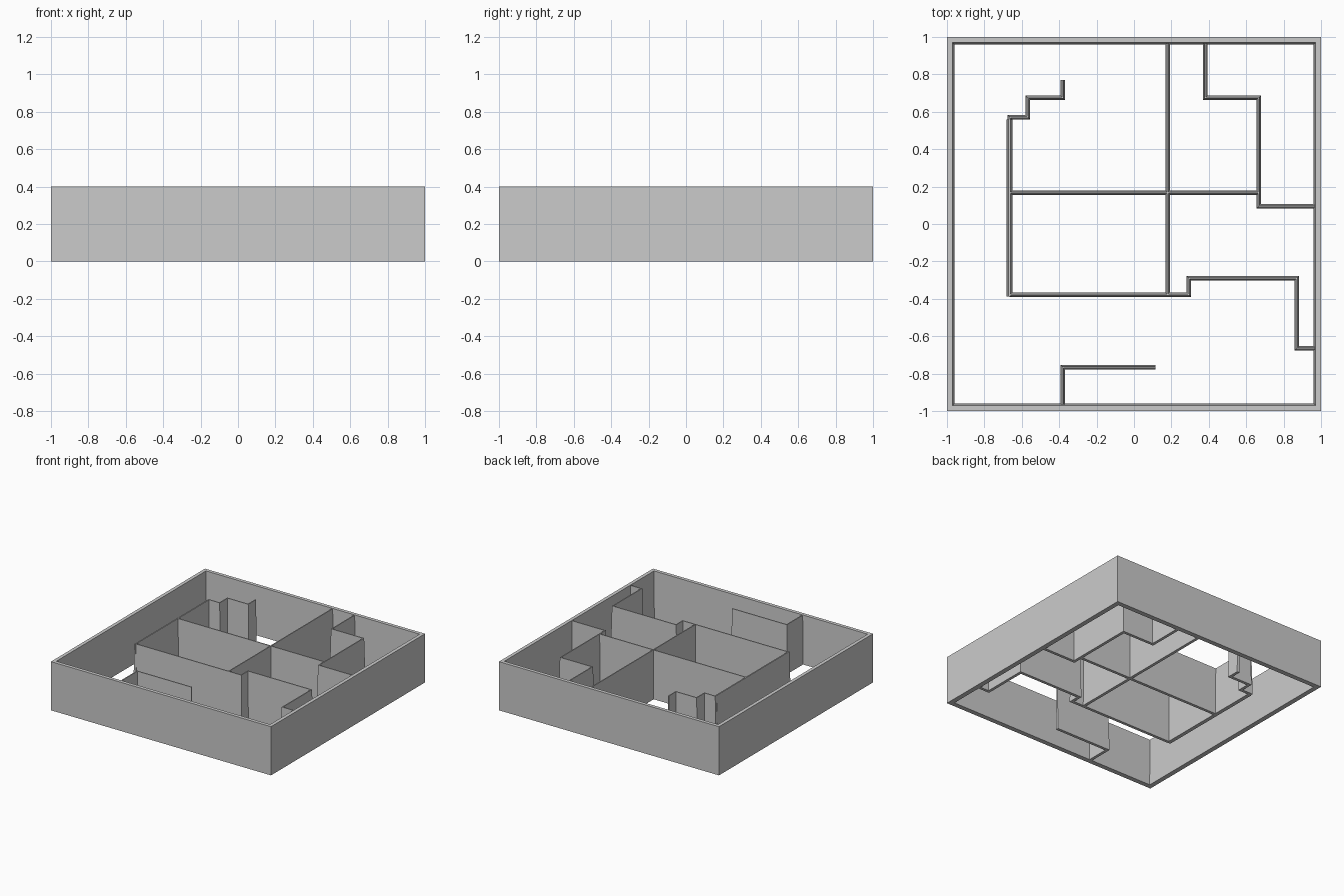
import bpy, bmesh
from mathutils import Vector

HEIGHT = 0.4
cube = bpy.data.objects.get("Cube")
if cube:
    bpy.data.objects.remove(cube)

grey = bpy.data.materials.new("plain grey")
grey.use_nodes = True
grey.diffuse_color = (0.6, 0.6, 0.6, 1)
grey.node_tree.nodes["Principled BSDF"].inputs["Base Color"].default_value = (0.6, 0.6, 0.6, 1)


def wall(name, points, bottom, top, closed=False):
    """Sweep a tapered section along a mitred path.
    bottom and top are (left, right) offsets from the path."""
    pts = [Vector(p) for p in points]
    n = len(pts)
    bm = bmesh.new()
    rings = []
    for i, p in enumerate(pts):
        before = pts[i - 1] if closed or i > 0 else None
        after = pts[(i + 1) % n] if closed or i < n - 1 else None
        dirs = []
        if before is not None:
            dirs.append((p - before).normalized())
        if after is not None:
            dirs.append((after - p).normalized())
        normals = [Vector((-d.y, d.x)) for d in dirs]
        miter = normals[0]
        if len(normals) == 2:
            miter = (normals[0] + normals[1]) / (1 + normals[0].dot(normals[1]))
        section = ((bottom[0], 0), (bottom[1], 0), (top[1], HEIGHT), (top[0], HEIGHT))
        rings.append([bm.verts.new((*(p + miter * o), z)) for o, z in section])
    for i in range(n if closed else n - 1):
        a, b = rings[i], rings[(i + 1) % n]
        for k in range(4):
            m = (k + 1) % 4
            bm.faces.new((a[k], a[m], b[m], b[k]))
    if not closed:
        bm.faces.new(rings[0])
        bm.faces.new(rings[-1])
    bmesh.ops.recalc_face_normals(bm, faces=bm.faces)
    mesh = bpy.data.meshes.new(name)
    bm.to_mesh(mesh)
    bm.free()
    mesh.materials.append(grey)
    obj = bpy.data.objects.new(name, mesh)
    bpy.context.collection.objects.link(obj)


def thin_wall(name, points, foot=0.012, crest=0.004):
    wall(name, points, (foot, -foot), (crest, -crest))


# Outer frame: upright outside, drafted inside
wall("outer_frame", [(-1, -1), (1, -1), (1, 1), (-1, 1)],
     (0.04, 0), (0.029, 0), closed=True)

# Partitions
W, E, N, S = -0.665, 0.668, 0.168, -0.378
MID, RIM = 0.18, 0.966
thin_wall("stepped_west_wall", [(-0.38, 0.77), (-0.38, 0.674), (-0.568, 0.674),
                                (-0.568, 0.572), (W, 0.572), (W, 0.5)])
thin_wall("west_wall", [(W, 0.56), (W, S - 0.01)], 0.016, 0.005)
thin_wall("stepped_south_wall", [(W, S), (0.294, S), (0.294, -0.291), (0.87, -0.291),
                                 (0.87, -0.665), (RIM, -0.665)])
thin_wall("middle_long_wall", [(MID, S), (MID, RIM)])
thin_wall("middle_cross_wall", [(W, N), (E, N)])
thin_wall("stepped_east_wall", [(0.38, RIM), (0.38, 0.674), (E, 0.674),
                                (E, 0.095), (RIM, 0.095)])
thin_wall("front_corner_wall", [(-0.38, -RIM), (-0.38, -0.765), (0.115, -0.765)])
